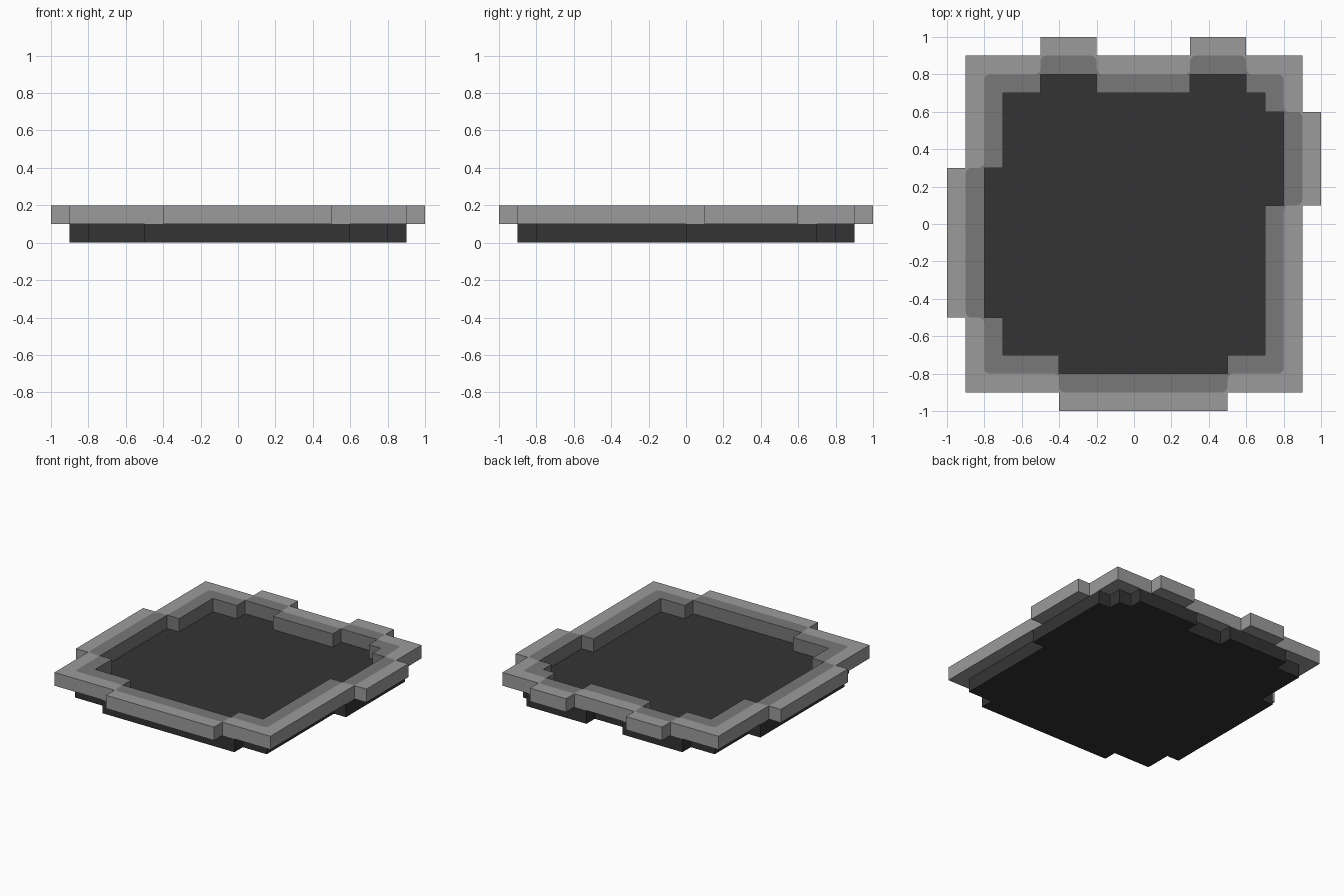
import bpy
import bmesh
import math
from mathutils import Vector, Matrix

cube = bpy.data.objects.get("Cube")
if cube:
    bpy.data.objects.remove(cube, do_unlink=True)


def material(name, value):
    mat = bpy.data.materials.new(name)
    mat.use_nodes = True
    colour = (value, value, value, 1)
    mat.diffuse_color = colour
    mat.node_tree.nodes["Principled BSDF"].inputs["Base Color"].default_value = colour
    return mat


LIGHT = material("light grey", 0.33)
MID = material("mid grey", 0.19)
DARK = material("dark grey", 0.034)

# Bump spans along each side, counter-clockwise: front, right, back, left
BUMPS = [[(-0.4, 0.5)], [(0.1, 0.6)], [(-0.6, -0.3), (0.2, 0.5)], [(-0.3, 0.5)]]
STEP = 0.1


def outline(half, grow=0.0):
    """Square outline with stepped bumps, each widened by grow."""
    points = []
    for side, spans in enumerate(BUMPS):
        turn = Matrix.Rotation(side * math.pi / 2, 2)
        local = [(-half, -half)]
        for a, b in spans:
            a, b = a - grow, b + grow
            local += [(a, -half), (a, -half - STEP), (b, -half - STEP), (b, -half)]
        points += [turn @ Vector(p) for p in local]
    return points


def rounded(points, radius, steps=4):
    """Replace every corner with a small arc."""
    result = []
    for i, p in enumerate(points):
        a = (points[i - 1] - p).normalized() * radius
        b = (points[(i + 1) % len(points)] - p).normalized() * radius
        for s in range(steps + 1):
            t = s / steps * math.pi / 2
            result.append(p + a * (1 - math.sin(t)) + b * (1 - math.cos(t)))
    return result


def add_loop(bm, points, z):
    verts = [bm.verts.new((p.x, p.y, z)) for p in points]
    edges = [bm.edges.new((v, verts[(i + 1) % len(verts)])) for i, v in enumerate(verts)]
    return verts, edges


def fill_ring(bm, outer, inner, index):
    """Flat face band between two loops."""
    res = bmesh.ops.triangle_fill(bm, edges=outer[1] + inner[1], use_beauty=True)
    for g in res["geom"]:
        if isinstance(g, bmesh.types.BMFace):
            g.material_index = index


def wall(bm, top, bottom, index):
    n = len(top[0])
    for i in range(n):
        j = (i + 1) % n
        face = bm.faces.new((top[0][i], bottom[0][i], bottom[0][j], top[0][j]))
        face.material_index = index


def finish(bm, name, mats):
    bmesh.ops.recalc_face_normals(bm, faces=bm.faces[:])
    mesh = bpy.data.meshes.new(name)
    bm.to_mesh(mesh)
    bm.free()
    for mat in mats:
        mesh.materials.append(mat)
    obj = bpy.data.objects.new(name, mesh)
    bpy.context.collection.objects.link(obj)
    return obj


# Base slab, which is also the sunken floor
bm = bmesh.new()
verts, _ = add_loop(bm, outline(0.8, STEP), 0.0)
base = bm.faces.new(verts)
lifted = bmesh.ops.extrude_face_region(bm, geom=[base], use_keep_orig=True)
bmesh.ops.translate(bm, vec=(0, 0, 0.1),
                    verts=[g for g in lifted["geom"] if isinstance(g, bmesh.types.BMVert)])
finish(bm, "floor_slab", [DARK])

# Raised rim: light outer band, mid grey inner band and inner wall
bm = bmesh.new()
outer_top = add_loop(bm, outline(0.9), 0.2)
seam = add_loop(bm, rounded(outline(0.8), 0.03), 0.2)
inner_top = add_loop(bm, outline(0.7), 0.2)
outer_low = add_loop(bm, outline(0.9), 0.1)
inner_low = add_loop(bm, outline(0.7), 0.1)
fill_ring(bm, outer_top, seam, 0)
fill_ring(bm, seam, inner_top, 1)
fill_ring(bm, outer_low, inner_low, 0)
wall(bm, outer_top, outer_low, 0)
wall(bm, inner_top, inner_low, 1)
finish(bm, "raised_rim", [LIGHT, MID])
